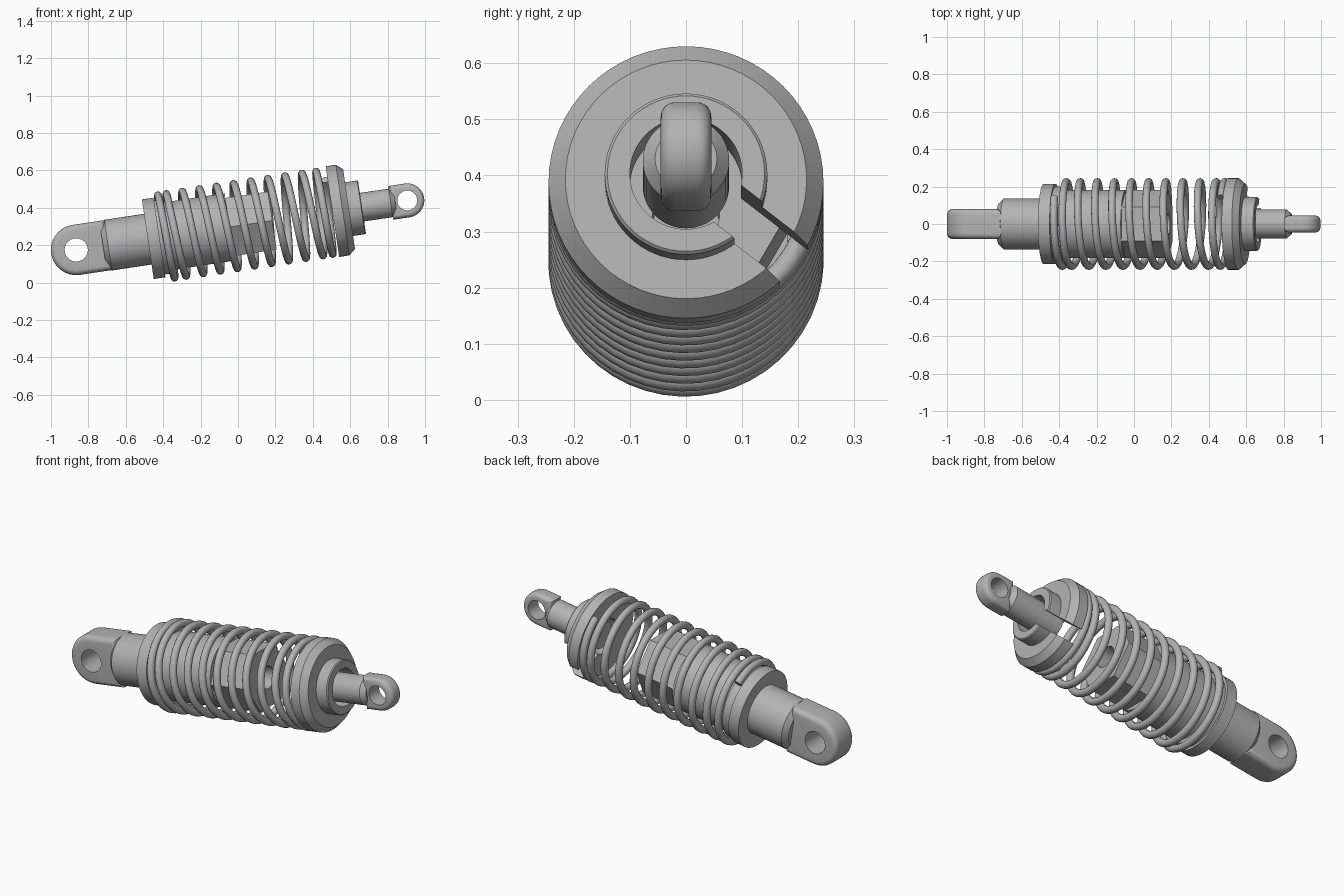
import bpy, bmesh, math
from mathutils import Matrix, Vector

cube = bpy.data.objects.get("Cube")
if cube:
    bpy.data.objects.remove(cube, do_unlink=True)

# Parts are built along local x, then tilted into place
FRAME = Matrix.Translation((-0.865, 0, 0.175)) @ Matrix.Rotation(math.radians(-8.5), 4, "Y")
FAR_EYE = 1.79

grey = bpy.data.materials.new("metal_grey")
grey.use_nodes = True
grey.diffuse_color = (0.45, 0.45, 0.45, 1)
grey.node_tree.nodes["Principled BSDF"].inputs["Base Color"].default_value = grey.diffuse_color


def make(name, bm):
    bmesh.ops.remove_doubles(bm, verts=bm.verts, dist=1e-5)
    bmesh.ops.recalc_face_normals(bm, faces=bm.faces)
    mesh = bpy.data.meshes.new(name)
    bm.to_mesh(mesh)
    bm.free()
    mesh.materials.append(grey)
    obj = bpy.data.objects.new(name, mesh)
    bpy.context.collection.objects.link(obj)
    return obj


def activate(obj):
    bpy.ops.object.select_all(action="DESELECT")
    obj.select_set(True)
    bpy.context.view_layer.objects.active = obj


def cut(obj, cutter):
    mod = obj.modifiers.new("cut", "BOOLEAN")
    mod.object = cutter
    mod.operation = "DIFFERENCE"
    mod.solver = "EXACT"
    activate(obj)
    bpy.ops.object.modifier_apply(modifier=mod.name)
    bpy.data.objects.remove(cutter, do_unlink=True)


def place(obj):
    obj.data.transform(FRAME)
    activate(obj)
    bpy.ops.object.shade_smooth_by_angle(angle=math.radians(32))


def lathe(name, profile, sides=64, closed=False):
    """Spin (x, radius) points around the x axis."""
    bm = bmesh.new()
    rings = []
    for x, r in profile:
        if r == 0:
            rings.append([bm.verts.new((x, 0, 0))] * sides)
        else:
            rings.append([bm.verts.new((x, r * math.cos(a), r * math.sin(a)))
                          for a in (math.tau * i / sides for i in range(sides))])
    pairs = list(zip(rings, rings[1:]))
    if closed:
        pairs.append((rings[-1], rings[0]))
    for a, b in pairs:
        for i in range(sides):
            j = (i + 1) % sides
            corners = list(dict.fromkeys((a[i], a[j], b[j], b[i])))
            bm.faces.new(corners)
    return make(name, bm)


def eye(name, x, radius, half, hole, reach, bevel):
    """Rounded mounting lug with a cross hole; reach is the signed shank length."""
    side = -1 if reach > 0 else 1
    steps = 32
    outline = [(x + side * radius * math.sin(math.pi * i / steps),
                radius * math.cos(math.pi * i / steps)) for i in range(steps + 1)]
    outline += [(x + reach, -radius), (x + reach, radius)]
    bm = bmesh.new()
    face = bm.faces.new([bm.verts.new((px, -half, pz)) for px, pz in outline])
    new = bmesh.ops.extrude_face_region(bm, geom=[face])["geom"]
    bmesh.ops.translate(bm, vec=(0, 2 * half, 0),
                        verts=[g for g in new if isinstance(g, bmesh.types.BMVert)])
    rim = [e for e in bm.edges if abs(e.verts[0].co.y - e.verts[1].co.y) < 1e-6]
    bmesh.ops.bevel(bm, geom=rim, offset=bevel, segments=5, profile=0.5, affect="EDGES")
    obj = make(name, bm)
    bm = bmesh.new()
    bmesh.ops.create_cone(bm, cap_ends=True, segments=48, radius1=hole, radius2=hole, depth=1,
                          matrix=Matrix.Translation((x, 0, 0)) @ Matrix.Rotation(math.pi / 2, 4, "X"))
    cut(obj, make("hole_cutter", bm))
    place(obj)


# Mounting eyes at both ends
eye("lower_eye", 0, 0.135, 0.08, 0.062, 0.175, 0.03)
eye("upper_eye", FAR_EYE, 0.091, 0.045, 0.053, -0.09, 0.025)

# Tube, rod and seat turned on the axis
place(lathe("lower_tube", [(0.145, 0), (0.145, 0.11), (0.172, 0.137), (0.4, 0.137), (0.4, 0)]))
place(lathe("upper_rod", [(1.4, 0), (1.4, 0.077), (1.7, 0.077), (1.725, 0.055), (1.725, 0)]))
place(lathe("lower_spring_seat", [(0.387, 0), (0.387, 0.215), (0.45, 0.215),
                                  (0.45, 0.2), (0.5, 0.2), (0.5, 0)]))
place(lathe("damper_body", [(0.48, 0), (0.48, 0.182), (0.83, 0.182), (0.83, 0)]))

# Hexagonal body end with a bore for the rod
hexagon = lathe("hex_body_end", [(0.82, 0), (0.82, 0.181), (1.06, 0.181), (1.06, 0)], sides=6)
cut(hexagon, lathe("bore_cutter", [(0.9, 0), (0.9, 0.06), (1.2, 0.06), (1.2, 0)], sides=32))
place(hexagon)

# Upper spring retainer: chamfered cap with neck and a side slot
cap = lathe("upper_spring_retainer",
            [(1.385, 0.1), (1.385, 0.245), (1.44, 0.245), (1.475, 0.215), (1.475, 0.145),
             (1.54, 0.145), (1.545, 0.14), (1.545, 0.1)], closed=True)
bm = bmesh.new()
bmesh.ops.create_cube(bm, size=1, matrix=Matrix.Rotation(math.radians(-38), 4, "X")
                      @ Matrix.Translation((1.46, 0.2, 0.003)) @ Matrix.Diagonal((0.4, 0.4, 0.082, 1)))
cut(cap, make("slot_cutter", bm))
place(cap)

# Coil spring with closed end turns: (turns, pitch) sections
SECTIONS = ((1.25, 0.046), (8.5, 0.0925), (1.25, 0.046))
COIL, WIRE, STEPS, AROUND = 0.2255, 0.02, 48, 12
total = sum(t for t, p in SECTIONS)


def advance(turn):
    x = 0.47
    for turns, pitch in SECTIONS:
        x += min(max(turn, 0), turns) * pitch
        turn -= turns
    return x


bm = bmesh.new()
rings = []
count = int(total * STEPS)
for k in range(count + 1):
    turn = k / STEPS
    # Phase puts a crest on top at the first active turn; right-handed winding
    a = math.tau * (turn - 1.11) + math.pi / 2
    out = Vector((0, math.cos(a), math.sin(a)))
    centre = out * COIL + Vector((advance(turn), 0, 0))
    rings.append([bm.verts.new(centre + WIRE * (out * math.cos(b) + Vector((math.sin(b), 0, 0))))
                  for b in (math.tau * i / AROUND for i in range(AROUND))])
for r, s in zip(rings, rings[1:]):
    for i in range(AROUND):
        j = (i + 1) % AROUND
        bm.faces.new((r[i], r[j], s[j], s[i]))
bm.faces.new(rings[0])
bm.faces.new(rings[-1])
place(make("coil_spring", bm))
